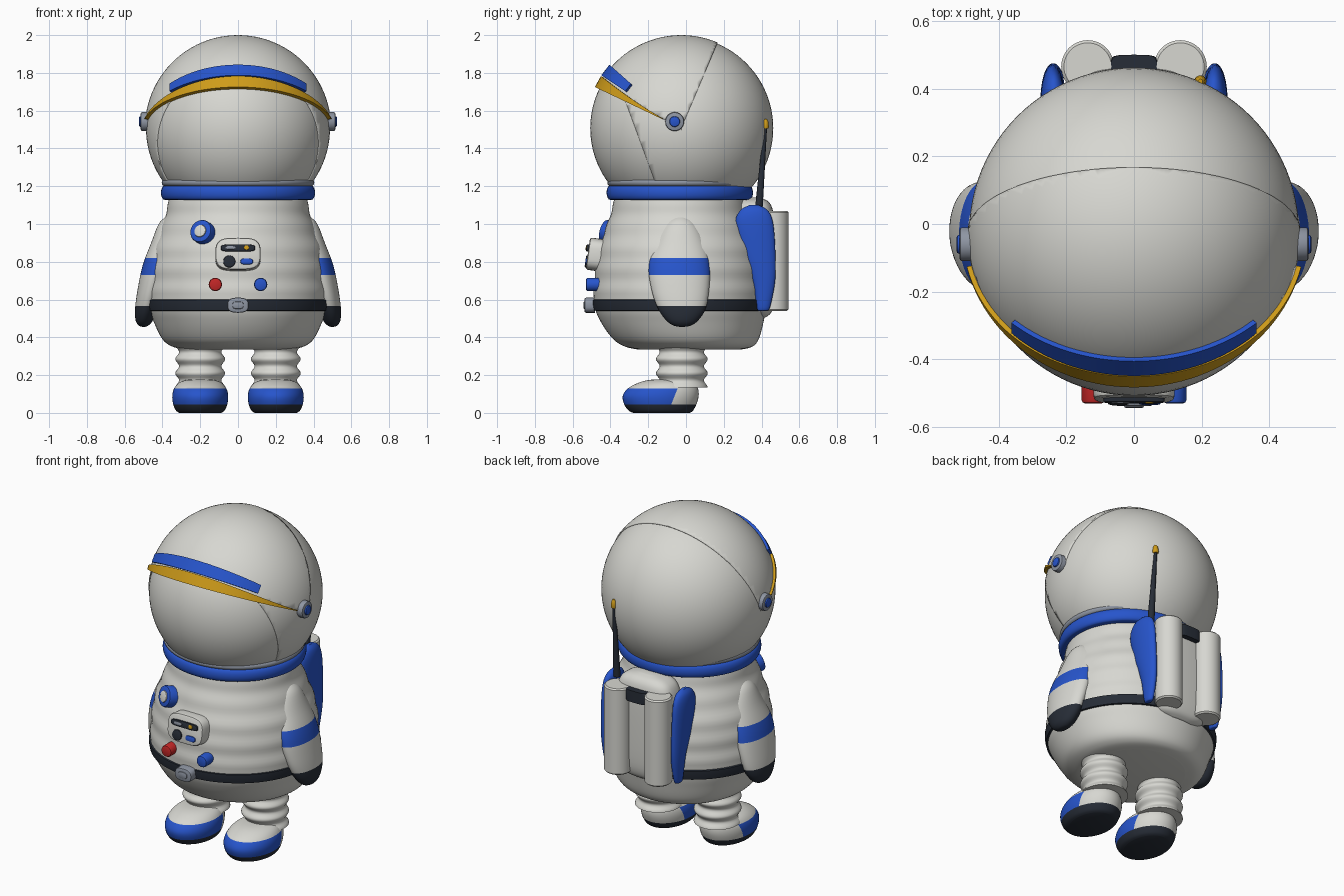
import bpy, bmesh
from math import sin, cos, pi, radians, copysign
from mathutils import Matrix, Vector

if "Cube" in bpy.data.objects:
    bpy.data.objects.remove(bpy.data.objects["Cube"], do_unlink=True)


def material(name, rgb):
    mat = bpy.data.materials.new(name)
    mat.use_nodes = True
    mat.diffuse_color = (*rgb, 1)
    mat.node_tree.nodes["Principled BSDF"].inputs["Base Color"].default_value = (*rgb, 1)
    return mat


WHITE = material("suit white", (.68, .68, .64))
BLUE = material("trim blue", (.02, .09, .6))
GOLD = material("accent gold", (.62, .33, .01))
DARK = material("dark navy", (.02, .026, .038))
GREY = material("metal grey", (.27, .3, .36))
RED = material("button red", (.55, .02, .02))
SIDES = (("left", 1), ("right", -1))


def finish(name, bm, *mats):
    """Turn a bmesh into a smooth-shaded object with sharp creases kept."""
    bmesh.ops.recalc_face_normals(bm, faces=bm.faces)
    mesh = bpy.data.meshes.new(name)
    bm.to_mesh(mesh)
    bm.free()
    for mat in mats:
        mesh.materials.append(mat)
    mesh.shade_smooth()
    mesh.set_sharp_from_angle(angle=radians(40))
    obj = bpy.data.objects.new(name, mesh)
    bpy.context.scene.collection.objects.link(obj)
    return obj


def refine(rings, steps=5):
    """Catmull-Rom interpolation of ring tuples."""
    out = []
    for i in range(len(rings) - 1):
        a, b, c, d = (rings[min(max(i + k, 0), len(rings) - 1)] for k in (-1, 0, 1, 2))
        for j in range(steps):
            t = j / steps
            out.append([q + t / 2 * (r - p + t * (2 * p - 5 * q + 4 * r - s + t * (3 * (q - r) + s - p)))
                        for p, q, r, s in zip(a, b, c, d)])
    return out + [list(rings[-1])]


def loft(name, rings, *mats, power=2, seg=48, matrix=Matrix(), cuts=(), rule=None):
    """Skin rings of (z, x, y, rx, ry); optional plane cuts and a face colour rule."""
    bm = bmesh.new()
    loops = []
    for z, x, y, rx, ry in rings:
        loop = []
        for k in range(seg):
            c, s = cos(2 * pi * k / seg), sin(2 * pi * k / seg)
            px = copysign(abs(c) ** (2 / power), c)
            py = copysign(abs(s) ** (2 / power), s)
            loop.append(bm.verts.new(matrix @ Vector((x + rx * px, y + ry * py, z))))
        loops.append(loop)
    for low, high in zip(loops, loops[1:]):
        for k in range(seg):
            n = (k + 1) % seg
            bm.faces.new((low[k], low[n], high[n], high[k]))
    bm.faces.new(loops[0])
    bm.faces.new(loops[-1])
    for point, normal in cuts:
        bmesh.ops.bisect_plane(bm, geom=bm.verts[:] + bm.edges[:] + bm.faces[:],
                               plane_co=point, plane_no=normal)
    if rule:
        for face in bm.faces:
            face.material_index = rule(face.calc_center_median())
    return finish(name, bm, *mats)


def pad(name, loc, w, h, depth, mat, tilt=0, yaw=0, power=2):
    """Rounded button, half-size w by h, facing the front unless turned."""
    matrix = (Matrix.Translation(loc) @ Matrix.Rotation(radians(yaw), 4, "Z")
              @ Matrix.Rotation(radians(90 - tilt), 4, "X"))
    e = min(w, h, depth) * .3
    rings = [(z, 0, 0, w - i, h - i) for z, i in
             ((-depth, 0), (depth - e, 0), (depth - e * .3, e * .3), (depth, e))]
    return loft(name, rings, mat, power=power, seg=40, matrix=matrix)


# Helmet: glass dome, hood behind the face opening, raised visor
CENTRE = Vector((0, -.025, 1.507))


def dome(name, radius, planes=()):
    bm = bmesh.new()
    bmesh.ops.create_uvsphere(bm, u_segments=96, v_segments=48, radius=radius,
                              matrix=Matrix.Translation(CENTRE))
    for point, normal in planes:
        bmesh.ops.bisect_plane(bm, geom=bm.verts[:] + bm.edges[:] + bm.faces[:],
                               plane_co=point, plane_no=normal, clear_inner=True)
    obj = finish(name, bm, WHITE)
    if planes:
        shell = obj.modifiers.new("thickness", "SOLIDIFY")
        shell.thickness = .01
        shell.offset = -1
    return obj


dome("helmet_glass", .482)
dome("helmet_hood", .487, [((0, -.31, 1.62), (0, .38, .14))])
low = radians(27)
dome("raised_visor", .493, [(CENTRE, (0, sin(low), cos(low))), (CENTRE, (0, -.92, .39))])


def visor_strip(name, reach, lower, upper, taper, inner, outer, mat):
    """Curved strip around the visor, optionally narrowing to its ends."""
    bm = bmesh.new()
    rows = []
    n = 48
    for i in range(n + 1):
        t = 2 * i / n - 1
        u = radians(reach * t)
        top = lower + (upper - lower) * (1 - taper * t * t)
        row = []
        for r, e in ((inner, lower), (outer, lower), (outer, top), (inner, top)):
            a = radians(e)
            row.append(bm.verts.new(CENTRE + r * Vector((sin(u), -cos(u) * cos(a), cos(u) * sin(a)))))
        rows.append(row)
    for a, b in zip(rows, rows[1:]):
        for k in range(4):
            m = (k + 1) % 4
            bm.faces.new((a[k], a[m], b[m], b[k]))
    bm.faces.new(rows[0])
    bm.faces.new(rows[-1])
    finish(name, bm, mat)


visor_strip("visor_gold_brim", 77, 25.5, 33, .7, .475, .507, GOLD)
visor_strip("visor_blue_band", 45.5, 33.5, 41.5, 0, .48, .508, BLUE)

for side, s in SIDES:
    pad(side + "_visor_hinge", (s * .49, -.06, 1.542), .05, .05, .025, GREY, yaw=90 * s)
    pad(side + "_hinge_cap", (s * .5, -.06, 1.542), .028, .028, .024, BLUE, yaw=90 * s)

# Neck rings
for name, mat, base, height, r in (("neck_ring_blue", BLUE, 1.128, .076, .408),
                                   ("neck_ring_grey", GREY, 1.2, .038, .404)):
    rings = []
    for k in range(9):
        a = pi * k / 8
        rr = r - .02 + .02 * sin(a)
        rings.append((base + height * (1 - cos(a)) / 2, 0, -.033, rr, rr * .95))
    loft(name, rings, mat, seg=80)

# Torso with soft folds, and belt
torso = refine([(.335, 0, .02, .27, .27), (.35, 0, .015, .345, .335), (.39, 0, 0, .4, .385),
                (.48, 0, -.02, .445, .43), (.57, 0, -.03, .476, .455), (.7, 0, -.03, .474, .455),
                (.85, 0, -.03, .455, .435), (1, 0, -.032, .4, .385), (1.1, 0, -.035, .37, .35),
                (1.18, 0, -.035, .36, .34)], 8)
for ring in torso:
    if ring[0] > .62:
        fold = .003 * sin((ring[0] - .62) * 55)
        ring[3] += fold
        ring[4] += fold
loft("torso", torso, WHITE, seg=80)
loft("belt", [(z, 0, -.029, r, r - .02) for z, r in
              ((.54, .468), (.543, .48), (.57, .486), (.597, .487), (.6, .476))], DARK, seg=80)
pad("belt_buckle", (0, -.51, .57), .056, .04, .028, GREY, power=2.8)
pad("buckle_plate", (0, -.518, .57), .03, .02, .025, GREY, power=3)

# Chest panel and controls
TILT = 8
pad("chest_panel", (0, -.478, .838), .12, .086, .042, WHITE, TILT, power=3.4)
pad("panel_screen", (0, -.512, .872), .09, .019, .016, DARK, TILT, power=4)
pad("screen_light", (-.04, -.516, .873), .027, .009, .015, GREY, TILT, power=3)
pad("screen_dot", (.045, -.516, .873), .014, .013, .015, GOLD, TILT)
pad("panel_knob", (-.046, -.515, .8), .032, .032, .018, DARK, TILT)
pad("panel_switch", (.046, -.515, .8), .033, .016, .018, BLUE, TILT, power=3)
pad("red_button", (-.12, -.49, .68), .035, .035, .04, RED)
pad("blue_button", (.12, -.49, .68), .035, .035, .04, BLUE)
pad("chest_badge", (-.185, -.405, .955), .062, .062, .035, BLUE, 15, -25)
pad("badge_centre", (-.192, -.419, .958), .034, .034, .026, WHITE, 15, -25)

for side, s in SIDES:
    # Arm with blue band and dark glove
    arm = refine([(1.04, .345, -.03, .035, .04), (1, .36, -.03, .06, .085), (.9, .375, -.03, .085, .135),
                  (.78, .425, -.036, .08, .162), (.65, .462, -.03, .07, .152),
                  (.55, .485, -.022, .06, .125), (.49, .496, -.02, .046, .085),
                  (.462, .5, -.02, .025, .045), (.455, .5, -.02, .004, .006)])
    loft(side + "_arm", [(z, s * x, y, rx, ry) for z, x, y, rx, ry in arm], WHITE, BLUE, DARK,
         cuts=[((0, 0, z), (0, 0, 1)) for z in (.565, .73, .82)],
         rule=lambda p: 2 if p.z < .565 else 1 if .73 < p.z < .82 else 0)

    # Leg with padded folds
    leg = [(.135 + .225 * k / 30, s * .2, -.022, .122 + .01 * cos(k * .63), .127 + .01 * cos(k * .63))
           for k in range(31)]
    loft(side + "_leg", leg, WHITE)

    # Boot with dark sole and blue toe
    boot = refine([(0, 0, -.13, .11, .15), (.012, 0, -.133, .128, .17), (.045, 0, -.136, .143, .191),
                   (.09, 0, -.134, .148, .201), (.13, 0, -.122, .138, .185),
                   (.16, 0, -.105, .112, .145), (.175, 0, -.1, .07, .09), (.178, 0, -.1, .01, .01)])
    loft(side + "_boot", [(z, s * .2, y, rx, ry) for z, x, y, rx, ry in boot], WHITE, BLUE, DARK,
         cuts=[((0, 0, .045), (0, 0, 1)), ((0, 0, .13), (0, 0, 1)), ((0, -.06, .09), (0, 1, -.4))],
         rule=lambda p: 2 if p.z < .045 else 1 if p.z < .13 and p.y + .06 < .4 * (p.z - .09) else 0)

    # Air tank and side fin
    loft(side + "_air_tank", [(z, s * .137, .465, r, r) for z, r in
                              ((.54, .07), (.548, .078), (1.062, .078), (1.07, .07))], WHITE)
    fin = refine([(.54, .235, .405, .008, .02), (.56, .235, .41, .02, .035), (.7, .237, .412, .03, .06),
                  (.85, .24, .385, .034, .088), (1, .24, .362, .036, .1), (1.07, .237, .36, .03, .075),
                  (1.1, .235, .36, .01, .025)])
    loft(side + "_fin", [(z, s * x, y, rx, ry) for z, x, y, rx, ry in fin], BLUE)

# Backpack, strap and antenna
loft("backpack", refine([(.505, 0, .38, .08, .04), (.54, 0, .37, .16, .085), (.65, 0, .36, .195, .11),
                         (.95, 0, .36, .195, .11), (1.07, 0, .36, .175, .1), (1.12, 0, .36, .13, .075),
                         (1.14, 0, .36, .05, .03)]), WHITE, power=3)
loft("backpack_strap", [(z, 0, .46, w, .04) for z, w in
                        ((1, .068), (1.01, .075), (1.06, .075), (1.07, .068))], DARK, power=4)
loft("antenna", [(1.07, .2, .385, .02, .02), (1.14, .2, .39, .019, .019), (1.51, .196, .42, .009, .009)],
     DARK, seg=20)
loft("antenna_tip", [(z, .196, .421, r, r) for z, r in
                     ((1.505, .015), (1.515, .018), (1.545, .014), (1.556, .007))], GOLD, seg=20)
